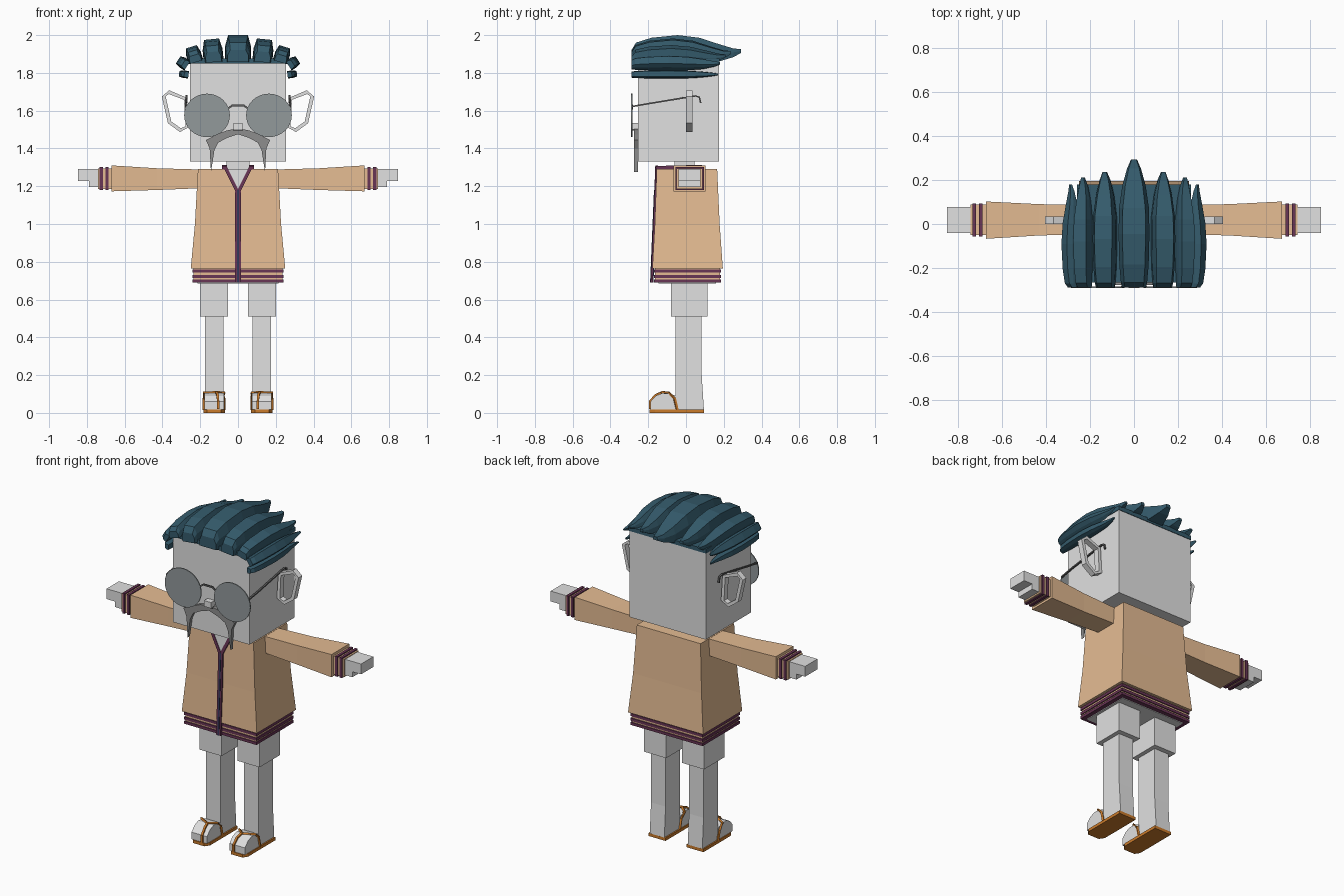
import bpy, bmesh, math
from mathutils import Vector

cube = bpy.data.objects.get("Cube")
if cube:
    bpy.data.objects.remove(cube, do_unlink=True)


def material(name, r, g, b):
    m = bpy.data.materials.new(name)
    m.use_nodes = True
    m.diffuse_color = (r, g, b, 1)
    bsdf = next(n for n in m.node_tree.nodes if n.type == 'BSDF_PRINCIPLED')
    bsdf.inputs["Base Color"].default_value = (r, g, b, 1)
    return m


SKIN = material("pale grey", 0.75, 0.75, 0.75)
COAT = material("tan", 0.78, 0.50, 0.29)
TRIM = material("maroon", 0.14, 0.035, 0.09)
NAVY = material("navy", 0.035, 0.04, 0.10)
HAIR = material("dark teal", 0.035, 0.105, 0.15)
SANDAL = material("orange brown", 0.60, 0.20, 0.025)
LENS = material("smoky grey", 0.29, 0.32, 0.33)
WHISKER = material("mid grey", 0.27, 0.27, 0.27)
WIRE = material("dark grey", 0.12, 0.12, 0.12)


def loft(name, rings, mat, closed=False):
    """Skin a list of equal-length rings, capped unless closed."""
    bm = bmesh.new()
    vs = [[bm.verts.new(p) for p in ring] for ring in rings]
    n = len(vs[0])
    pairs = list(zip(vs, vs[1:])) + ([(vs[-1], vs[0])] if closed else [])
    for a, b in pairs:
        for i in range(n):
            j = (i + 1) % n
            bm.faces.new((a[i], a[j], b[j], b[i]))
    if not closed:
        bm.faces.new(vs[0])
        bm.faces.new(vs[-1])
    bmesh.ops.recalc_face_normals(bm, faces=bm.faces)
    me = bpy.data.meshes.new(name)
    bm.to_mesh(me)
    bm.free()
    me.materials.append(mat)
    ob = bpy.data.objects.new(name, me)
    bpy.context.collection.objects.link(ob)
    return ob


def rect_z(x0, x1, y0, y1, z):
    return [(x0, y0, z), (x1, y0, z), (x1, y1, z), (x0, y1, z)]


def rect_x(x, y0, y1, z0, z1):
    return [(x, y0, z0), (x, y1, z0), (x, y1, z1), (x, y0, z1)]


def box(name, x0, x1, y0, y1, z0, z1, mat):
    return loft(name, [rect_z(x0, x1, y0, y1, z) for z in (z0, z1)], mat)


def sweep(name, path, w, h, mat, up=(0, 0, 1), closed=False):
    """Rectangular bar along a path; h is measured along up."""
    pts = [Vector(p) for p in path]
    rings = []
    for i, p in enumerate(pts):
        if closed:
            t = pts[(i + 1) % len(pts)] - pts[i - 1]
        else:
            t = pts[min(i + 1, len(pts) - 1)] - pts[max(i - 1, 0)]
        side = t.cross(Vector(up)).normalized()
        rise = side.cross(t).normalized()
        rings.append([p + side * a * w / 2 + rise * b * h / 2
                      for a, b in ((-1, -1), (1, -1), (1, 1), (-1, 1))])
    return loft(name, rings, mat, closed)


# Head, neck and hips
box("head", -0.255, 0.255, -0.255, 0.175, 1.33, 1.86, SKIN)
box("neck", -0.06, 0.06, -0.06, 0.045, 1.25, 1.34, SKIN)
box("hips", -0.215, 0.215, -0.145, 0.16, 0.685, 0.74, SKIN)
box("nose", -0.024, 0.024, -0.29, -0.25, 1.5, 1.535, SKIN)
box("glasses_nose_pad", -0.026, 0.026, -0.284, -0.25, 1.496, 1.503, WIRE)

# Coat body
loft("coat", [rect_z(-0.25, 0.25, -0.178, 0.195, 0.765),
              rect_z(-0.228, 0.228, -0.165, 0.178, 1.0),
              rect_z(-0.212, 0.212, -0.155, 0.165, 1.29)], COAT)
box("coat_hem", -0.235, 0.235, -0.163, 0.18, 0.69, 0.77, COAT)
for i, z in enumerate((0.75, 0.722, 0.697)):
    box(f"hem_stripe_{i + 1}", -0.241, 0.241, -0.169, 0.186, z - 0.008, z + 0.008, TRIM)


def coat_front(z):
    return -0.156 - (1.29 - z) * 0.042


# Chest opening, front placket and collar
loft("chest_opening", [[(-0.065, coat_front(1.29) - d, 1.292), (0.065, coat_front(1.29) - d, 1.292),
                        (0, coat_front(1.17) - d, 1.17)] for d in (-0.004, 0.004)], SKIN)
for name, w, d, mat in (("placket", 0.03, 0.012, TRIM), ("placket_line", 0.01, 0.018, NAVY)):
    sweep(name, [(0, coat_front(1.18), 1.18), (0, coat_front(0.77), 0.77),
                 (0, coat_front(0.69), 0.69)], w, d, mat, up=(0, -1, 0))
for s, side in ((1, "left"), (-1, "right")):
    sweep(f"{side}_lapel_trim", [(s * 0.07, coat_front(1.3), 1.305), (0, coat_front(1.17), 1.165)],
          0.018, 0.014, TRIM, up=(0, -1, 0))
    sweep(f"{side}_collar_trim", [(s * 0.072, -0.16, 1.298), (s * 0.072, 0.08, 1.304)],
          0.026, 0.018, TRIM)
box("collar_back", -0.085, 0.085, 0.06, 0.085, 1.285, 1.312, TRIM)

# Arms, legs, feet and face parts, built once for each side
EAR = ((0.268, 1.515), (0.305, 1.497), (0.362, 1.538), (0.393, 1.675),
       (0.365, 1.698), (0.276, 1.662))
WHISKERS = ((0, 1.507), (0.06, 1.495), (0.11, 1.475), (0.17, 1.445), (0.15, 1.40),
            (0.143, 1.275), (0.125, 1.39), (0.106, 1.43), (0.06, 1.455), (0, 1.475))
FOOT = ((-0.05, 0.018), (-0.188, 0.018), (-0.188, 0.06), (-0.16, 0.09), (-0.125, 0.105),
        (-0.08, 0.1), (-0.05, 0.09))

for s, side in ((1, "left"), (-1, "right")):
    # Sleeve, cuff and hand
    loft(f"{side}_sleeve", [rect_x(s * 0.18, -0.045, 0.085, 1.19, 1.288),
                            rect_x(s * 0.43, -0.052, 0.09, 1.18, 1.295),
                            rect_x(s * 0.67, -0.067, 0.102, 1.173, 1.31)], COAT)
    loft(f"{side}_cuff", [rect_x(s * x, -0.05, 0.088, 1.186, 1.294) for x in (0.66, 0.742)], COAT)
    for i, x in enumerate((0.694, 0.724)):
        loft(f"{side}_cuff_stripe_{i + 1}", [rect_x(s * (x + d), -0.056, 0.094, 1.18, 1.301)
                                             for d in (-0.008, 0.008)], TRIM)
    loft(f"{side}_palm", [rect_x(s * x, -0.04, 0.077, 1.195, 1.29) for x in (0.73, 0.79)], SKIN)
    loft(f"{side}_fingers", [rect_x(s * x, -0.04, 0.077, 1.228, 1.29) for x in (0.78, 0.848)], SKIN)

    # Leg
    x0, x1 = sorted((s * 0.053, s * 0.2))
    box(f"{side}_thigh", x0, x1, -0.08, 0.113, 0.51, 0.70, SKIN)
    x0, x1 = sorted((s * 0.078, s * 0.175))
    loft(f"{side}_shin", [rect_z(x0, x1, -0.055, 0.095, 0.015),
                          rect_z(x0, x1, -0.055, 0.083, 0.2),
                          rect_z(x0, x1, -0.055, 0.083, 0.52)], SKIN)

    # Foot and sandal
    loft(f"{side}_foot", [[(s * x, y, z) for y, z in FOOT] for x in (0.075, 0.178)], SKIN)
    loft(f"{side}_sole", [[(s * x, y, z) for x, y in
                           ((0.07, 0.095), (0.183, 0.095), (0.183, -0.165), (0.165, -0.193),
                            (0.09, -0.193), (0.07, -0.165))] for z in (0, 0.018)], SANDAL)
    sweep(f"{side}_toe_strap", [(s * 0.105, -0.192, 0.02), (s * 0.105, -0.192, 0.06),
                                (s * 0.108, -0.162, 0.095), (s * 0.115, -0.125, 0.11)],
          0.012, 0.01, SANDAL, up=(0, -1, 1))
    for part, x in (("inner", 0.073), ("outer", 0.18)):
        sweep(f"{side}_{part}_strap", [(s * 0.115, -0.128, 0.108), (s * x, -0.09, 0.106),
                                       (s * x, -0.06, 0.075), (s * x, -0.046, 0.016)],
              0.01, 0.012, SANDAL, up=(0.3 * s, -1, 0.6))

    # Open ring ear
    sweep(f"{side}_ear", [(s * x, 0.018, z) for x, z in EAR], 0.02, 0.034, SKIN,
          up=(0, 1, 0), closed=True)

    # Moustache half
    loft(f"{side}_moustache", [[(s * x, y, z) for x, z in WHISKERS] for y in (-0.276, -0.253)], WHISKER)

    # Lens and temple arm
    ring = [(math.cos(k * math.tau / 32), math.sin(k * math.tau / 32)) for k in range(32)]
    loft(f"{side}_lens", [[(s * 0.164 + 0.121 * c, y, 1.575 + 0.115 * d) for c, d in ring]
                          for y in (-0.29, -0.284)], LENS)
    sweep(f"{side}_temple_arm", [(s * 0.275, -0.286, 1.622), (s * 0.277, -0.2, 1.637),
                                 (s * 0.272, 0.05, 1.678), (s * 0.272, 0.07, 1.672),
                                 (s * 0.272, 0.078, 1.64)], 0.008, 0.01, WIRE, up=(s, 0, 0))
sweep("glasses_bridge", [(-0.055, -0.285, 1.61), (-0.03, -0.285, 1.628), (0.03, -0.285, 1.628),
                         (0.055, -0.285, 1.61)], 0.01, 0.008, WIRE, up=(0, -1, 0))

# Hair: a cap under long tapering locks that run front to back
box("hair_cap", -0.258, 0.258, -0.265, 0.178, 1.85, 1.875, HAIR)
# Stations along a lock: position, width, underside and top
LOCK = ((0, 0.78, 0, 0.45), (0.04, 0.85, 0, 0.72), (0.18, 0.95, 0, 0.9), (0.42, 1, 0, 1),
        (0.62, 0.97, 0, 0.9), (0.8, 0.75, 0.02, 0.66), (0.93, 0.45, 0.18, 0.5), (1, 0.2, 0.34, 0.48))


def lock(name, x, z, half_width, height, back, tilt):
    c, d = math.cos(tilt), math.sin(tilt)
    rings = []
    for t, w, low, top in LOCK:
        y = -0.288 + t * (back + 0.288)
        w, low, top = w * half_width, low * height, top * height
        mid = low + (top - low) * 0.55
        section = ((-w, low), (-w, mid), (-w * 0.75, top), (w * 0.75, top), (w, mid), (w, low))
        rings.append([(x + a * c + b * d, y, z - a * d + b * c) for a, b in section])
    loft(name, rings, HAIR)


lock("hair_lock_middle", 0, 1.858, 0.07, 0.142, 0.292, 0)
for s, side in ((1, "left"), (-1, "right")):
    for i, (x, z, w, h, back, tilt) in enumerate((
            (0.128, 1.857, 0.053, 0.122, 0.235, 0.1), (0.222, 1.857, 0.04, 0.085, 0.21, 0.3),
            (0.268, 1.838, 0.03, 0.058, 0.18, 1.0), (0.262, 1.79, 0.02, 0.05, 0.17, 1.45))):
        lock(f"{side}_hair_lock_{i + 1}", s * x, z, w, h, back, s * tilt)
